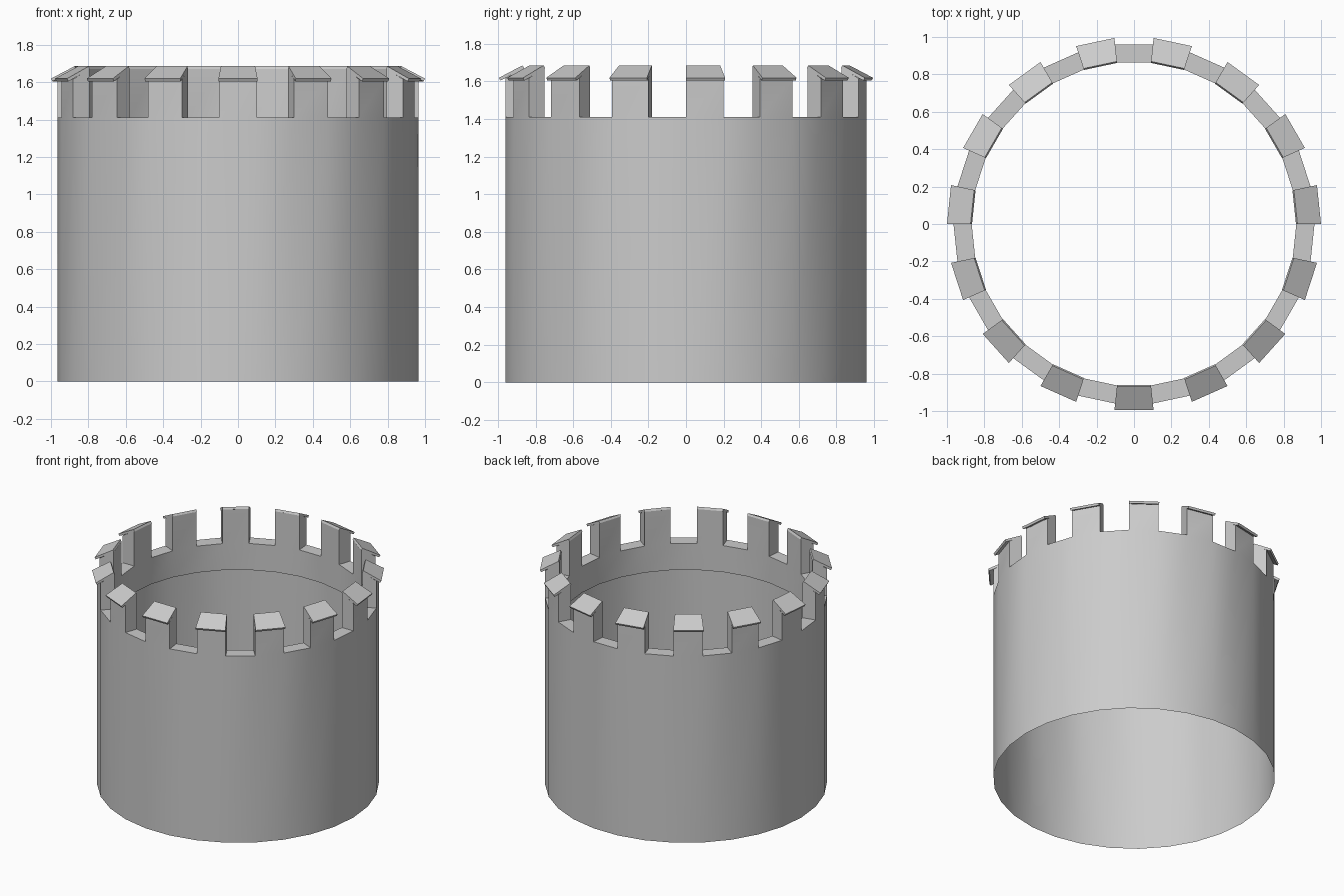
import bpy
import bmesh
from math import sin, cos, radians, pi

SIDES = 30                      # alternating merlon / gap segments
R_OUT, R_IN = 0.965, 0.868      # corner radii of the two wall skins
Z_LINING, Z_GAP = 1.21, 1.41    # lower edge of lining, floor of the gaps
Z_MERLON_OUT, Z_MERLON_IN = 1.616, 1.672

cube = bpy.data.objects.get("Cube")
if cube:
    bpy.data.objects.remove(cube, do_unlink=True)

stone = bpy.data.materials.new("grey_stone")
stone.use_nodes = True
grey = (0.6, 0.6, 0.6, 1)
stone.diffuse_color = grey
stone.node_tree.nodes["Principled BSDF"].inputs["Base Color"].default_value = grey


def point(corner, r, z):
    """Point on a ring; segment 0 is centred on the front."""
    a = -pi / 2 + (corner - 0.5) * 2 * pi / SIDES
    return (r * cos(a), r * sin(a), z)


def finish(bm, name):
    bmesh.ops.remove_doubles(bm, verts=bm.verts, dist=0.0001)
    mesh = bpy.data.meshes.new(name)
    bm.to_mesh(mesh)
    bm.free()
    mesh.materials.append(stone)
    obj = bpy.data.objects.new(name, mesh)
    bpy.context.collection.objects.link(obj)
    bpy.ops.object.select_all(action='DESELECT')
    obj.select_set(True)
    bpy.context.view_layer.objects.active = obj
    bpy.ops.object.shade_smooth_by_angle(angle=radians(30))
    return obj


def quad(bm, *points):
    bm.faces.new([bm.verts.new(p) for p in points])


def strip(bm, i, r0, z0, r1, z1):
    """One segment-wide face between two (radius, height) positions."""
    quad(bm, point(i, r0, z0), point(i + 1, r0, z0),
         point(i + 1, r1, z1), point(i, r1, z1))


# Round wall: outer skin to the ground, short inner lining, merlons and gaps
bm = bmesh.new()
for i in range(SIDES):
    strip(bm, i, R_OUT, 0, R_OUT, Z_GAP)
    strip(bm, i, R_IN, Z_GAP, R_IN, Z_LINING)
    if i % 2:
        strip(bm, i, R_OUT, Z_GAP, R_IN, Z_GAP)
    else:
        strip(bm, i, R_OUT, Z_GAP, R_OUT, Z_MERLON_OUT)
        strip(bm, i, R_IN, Z_MERLON_IN, R_IN, Z_GAP)
        side = [(R_OUT, Z_GAP), (R_OUT, Z_MERLON_OUT),
                (R_IN, Z_MERLON_IN), (R_IN, Z_GAP)]
        quad(bm, *[point(i, r, z) for r, z in side])
        quad(bm, *[point(i + 1, r, z) for r, z in reversed(side)])
finish(bm, "tower_wall")

# Sloping cap slabs, overhanging the outer face
cap = [(0.866, 1.67), (0.992, 1.604), (1.0, 1.619), (0.874, 1.685)]
bm = bmesh.new()
for i in range(0, SIDES, 2):
    for (r0, z0), (r1, z1) in zip(cap, cap[1:] + cap[:1]):
        strip(bm, i, r0, z0, r1, z1)
    quad(bm, *[point(i, r, z) for r, z in reversed(cap)])
    quad(bm, *[point(i + 1, r, z) for r, z in cap])
bmesh.ops.recalc_face_normals(bm, faces=bm.faces)
finish(bm, "merlon_caps")
